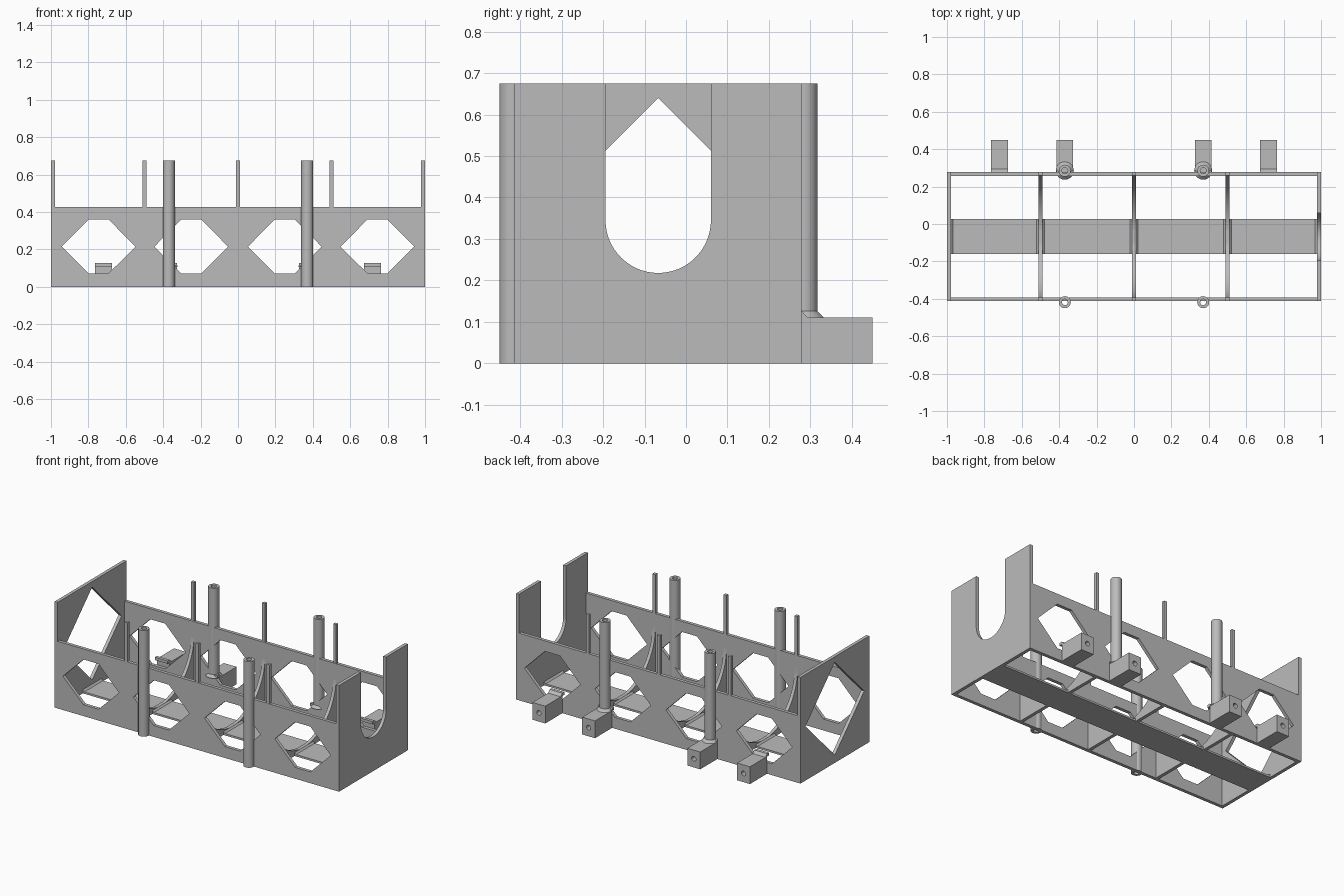
import bpy, bmesh, math

if "Cube" in bpy.data.objects:
    bpy.data.objects.remove(bpy.data.objects["Cube"])

mat = bpy.data.materials.new("plain_grey")
mat.diffuse_color = (0.5, 0.5, 0.5, 1)
mat.use_nodes = True
mat.node_tree.nodes["Principled BSDF"].inputs["Base Color"].default_value = mat.diffuse_color

Y0, Y1, YC = -0.413, 0.278, -0.067     # tray outer faces and centre line
T, H, TOP, ZC = 0.021, 0.427, 0.675, 0.345
ORDER = {'x': lambda u, v, w: (w, u, v),
         'y': lambda u, v, w: (u, w, v),
         'z': lambda u, v, w: (u, v, w)}


def rect(u0, u1, v0, v1):
    return [(u0, v0), (u1, v0), (u1, v1), (u0, v1)]


def arc(u, v, r, a0=0, a1=360, n=32):
    full = abs(a1 - a0) == 360
    steps = n if full else n + 1
    return [(u + r * math.cos(math.radians(a0 + (a1 - a0) * i / n)),
             v + r * math.sin(math.radians(a0 + (a1 - a0) * i / n))) for i in range(steps)]


def finish(name, bm):
    bmesh.ops.remove_doubles(bm, verts=bm.verts, dist=1e-5)
    bmesh.ops.recalc_face_normals(bm, faces=bm.faces)
    me = bpy.data.meshes.new(name)
    bm.to_mesh(me)
    bm.free()
    me.materials.append(mat)
    ob = bpy.data.objects.new(name, me)
    bpy.context.collection.objects.link(ob)
    bpy.ops.object.select_all(action='DESELECT')
    ob.select_set(True)
    bpy.context.view_layer.objects.active = ob
    bpy.ops.object.shade_smooth_by_angle(angle=math.radians(30))
    return ob


def panel(name, axis, w0, w1, *loops):
    """Extrude an outline (first loop) with holes (other loops) along an axis."""
    cu = bpy.data.curves.new(name, 'CURVE')
    cu.dimensions = '2D'
    cu.fill_mode = 'BOTH'
    cu.extrude = (w1 - w0) / 2
    for loop in loops:
        sp = cu.splines.new('POLY')
        sp.points.add(len(loop) - 1)
        sp.use_cyclic_u = True
        for p, (u, v) in zip(sp.points, loop):
            p.co = (u, v, 0, 1)
    tmp = bpy.data.objects.new(name + "_curve", cu)
    bpy.context.collection.objects.link(tmp)
    bpy.context.view_layer.update()
    deps = bpy.context.evaluated_depsgraph_get()
    me = bpy.data.meshes.new_from_object(tmp.evaluated_get(deps))
    bm = bmesh.new()
    bm.from_mesh(me)
    for v in bm.verts:
        v.co = ORDER[axis](v.co.x, v.co.y, v.co.z + (w0 + w1) / 2)
    bpy.data.objects.remove(tmp)
    bpy.data.curves.remove(cu)
    bpy.data.meshes.remove(me)
    return finish(name, bm)


# long walls with hexagonal windows
def window(c):
    return [(c - .197, .215), (c - .053, .072), (c + .053, .072),
            (c + .197, .215), (c + .053, .36), (c - .053, .36)]


windows = [window(c) for c in (-.745, -.25, .25, .745)]
for name, y in (("front_wall", Y0), ("back_wall", Y1 - T)):
    panel(name, 'y', y, y + T, rect(-.979, .979, 0, H), *windows)

# left end with a diamond opening
panel("left_end", 'x', -1, -1 + T, rect(Y0, Y1, 0, TOP),
      [(YC - .295, ZC), (YC, ZC - .295), (YC + .295, ZC), (YC, ZC + .295)])


# right end and dividers with U-shaped cuts
def u_outline(y0, y1, r):
    return ([(y0, 0), (y1, 0), (y1, TOP), (YC + r, TOP)]
            + arc(YC, ZC, r, 0, -180, 48) + [(YC - r, TOP), (y0, TOP)])


panel("right_end", 'x', 1 - T, 1, u_outline(Y0, Y1, .127))
for i, x in enumerate((-.5, 0, .5)):
    panel(f"divider_{i + 1}", 'x', x - T / 2, x + T / 2,
          u_outline(Y0 + .0005, Y1 - .0005, .325))

# floor strip with small fillets against dividers and ends
S0, S1 = YC - .094, YC + .094
panel("floor_strip", 'z', 0, .012, rect(-.979, .979, S0, S1))
for x in (-.5, 0, .5):
    panel("divider_fillet", 'y', S0, S1,
          [(x - .022, .011), (x + .022, .011), (x + .011, .022), (x - .011, .022)])
for s in (-1, 1):
    panel("end_fillet", 'y', S0, S1, [(s * .98, .011), (s * .967, .011), (s * .98, .024)])

# hollow tubes on both long sides
for s in (-1, 1):
    x = s * .37
    for name, y, z0 in (("front_tube", -.418, 0), ("back_tube", .285, .1)):
        panel(name, 'z', z0, TOP, arc(x, y, .032), arc(x, y, .016))
    # cone flare at the foot of each back tube
    bm = bmesh.new()
    bmesh.ops.create_cone(bm, cap_ends=True, segments=32, radius1=.048, radius2=.032, depth=.016)
    bmesh.ops.translate(bm, verts=bm.verts, vec=(x, .285, .118))
    finish("tube_flare", bm)

# back brackets with a bolt hole and a sloped gusset at the wall
for x in (-.72, -.37, .37, .72):
    panel("bracket", 'y', Y1, .45, rect(x - .045, x + .045, 0, .11), arc(x, .055, .015, n=24))
    panel("bracket_gusset", 'x', x - .045, x + .045,
          [(Y1 - .02, .109), (Y1 + .017, .109), (Y1, .127), (Y1 - .02, .127)])
